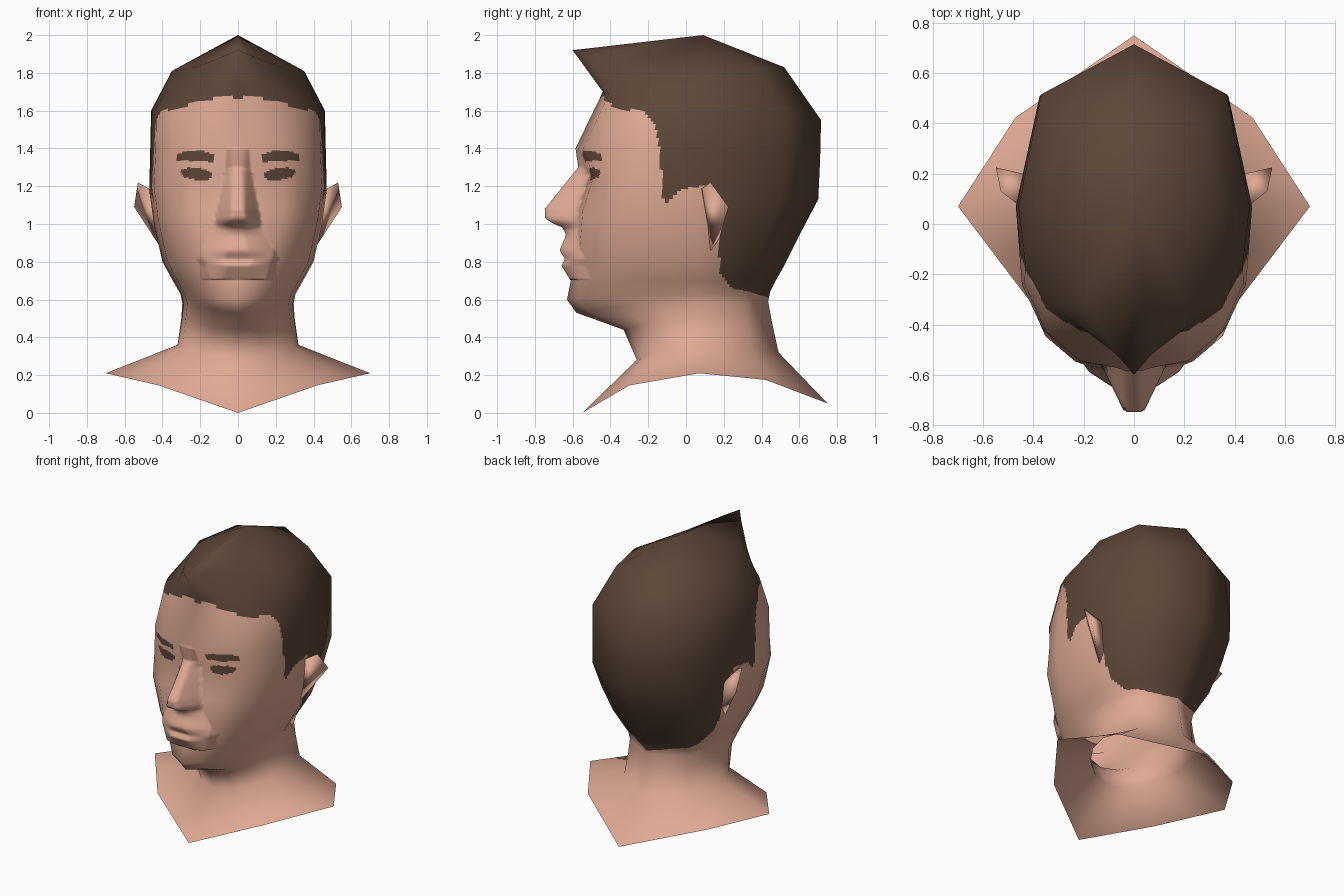
import bpy, bmesh, math
from mathutils import Vector

if "Cube" in bpy.data.objects:
    bpy.data.objects.remove(bpy.data.objects["Cube"])


def material(name, rgb):
    m = bpy.data.materials.new(name)
    m.diffuse_color = (*rgb, 1)
    m.use_nodes = True
    m.node_tree.nodes["Principled BSDF"].inputs["Base Color"].default_value = m.diffuse_color
    return m


SKIN = material("skin", (0.74, 0.40, 0.295))
HAIR = material("dark brown hair", (0.11, 0.061, 0.04))


def add_object(name, bm, mats):
    mesh = bpy.data.meshes.new(name)
    bm.to_mesh(mesh)
    bm.free()
    for m in mats:
        mesh.materials.append(m)
    for p in mesh.polygons:
        p.use_smooth = True
    ob = bpy.data.objects.new(name, mesh)
    bpy.context.collection.objects.link(ob)
    return ob


def interpolate(table, t):
    """Piecewise linear lookup; rows are (key, value, ...)."""
    if t <= table[0][0]:
        return table[0][1:]
    for a, b in zip(table, table[1:]):
        if t <= b[0]:
            k = (t - a[0]) / (b[0] - a[0])
            return [p + (q - p) * k for p, q in zip(a[1:], b[1:])]
    return table[-1][1:]


# Rings from crown to collar:
# z front, z side, z back, y front, y back, half width, front and back squareness
RINGS = [
    (1.92, 1.81, 1.83, -0.60, 0.52, 0.35, 1.2, 2.4),   # crown with front tuft
    (1.70, 1.60, 1.55, -0.44, 0.715, 0.46, 2.5, 2.4),  # hairline
    (1.40, 1.38, 1.34, -0.585, 0.71, 0.465, 2.5, 2.4),  # brow
    (1.26, 1.18, 1.13, -0.52, 0.70, 0.47, 3.0, 2.4),   # eyes
    (1.08, 1.00, 0.95, -0.58, 0.605, 0.445, 3.0, 2.4),  # cheekbones
    (0.82, 0.80, 0.78, -0.61, 0.52, 0.40, 2.4, 2.2),   # mouth
    (0.70, 0.70, 0.70, -0.61, 0.475, 0.345, 2.2, 2.1),  # below the lips
    (0.60, 0.63, 0.64, -0.63, 0.445, 0.305, 1.9, 2.0),  # chin
    (0.53, 0.58, 0.59, -0.58, 0.435, 0.295, 1.7, 2.0),  # jaw edge
    (0.44, 0.50, 0.48, -0.33, 0.455, 0.30, 2.0, 2.0),  # under the jaw
    (0.28, 0.36, 0.32, -0.26, 0.49, 0.32, 2.0, 2.0),   # throat
    (0.00, 0.21, 0.05, -0.55, 0.75, 0.70, 1.35, 1.35),  # open collar
]
HALF = [0, 22.5, 45, 67.5, 90, 130, 180]
ANGLES = HALF + [-a for a in HALF[-2:0:-1]]
MID_Y = 0.07


def ring_point(ring, angle):
    zf, zs, zb, yf, yb, w, nf, nb = ring
    s, c = math.sin(math.radians(angle)), math.cos(math.radians(angle))
    n, z, y = (nf, zf, yf) if c > 0 else (nb, zb, yb)
    s = 0 if abs(s) < 1e-6 else s
    x = math.copysign(w * abs(s) ** (2 / n), s)
    t = abs(c) ** (2 / n) if abs(c) > 1e-6 else 0
    return Vector((x, MID_Y + (y - MID_Y) * t, zs + (z - zs) * t ** 2.3))


# Lower edge of the hair as seen from the side: y, z
HAIRLINE = [(-0.44, 1.67), (-0.37, 1.61), (-0.23, 1.60), (-0.16, 1.52),
            (-0.14, 1.38), (-0.12, 1.14), (-0.10, 1.11), (-0.03, 1.18),
            (0.13, 1.21), (0.17, 0.95), (0.18, 0.74), (0.24, 0.66),
            (0.34, 0.64), (0.44, 0.61)]

# Nose and lip profile: z, y on the centre line, half width of ridge, half width of foot
FEATURES = [(0.70, -0.61, 0.08, 0.20), (0.78, -0.66, 0.06, 0.20), (0.815, -0.64, 0.08, 0.22),
            (0.86, -0.67, 0.05, 0.20), (0.94, -0.635, 0.03, 0.15), (0.98, -0.65, 0.03, 0.12),
            (1.005, -0.71, 0.045, 0.125), (1.03, -0.745, 0.04, 0.125),
            (1.08, -0.748, 0.03, 0.115), (1.30, -0.57, 0.025, 0.07), (1.40, -0.585, 0.03, 0.06)]


def is_hair(p):
    if p.z > interpolate(HAIRLINE, p.y)[0]:
        return True
    x = abs(p.x)
    eye = ((x - 0.22) / 0.085) ** 2 + ((p.z - 1.265 - 0.1 * (x - 0.22)) / 0.033) ** 2 < 1
    brow_z = 1.362 - 1.5 * (x - 0.23) ** 2
    brow = 0.13 < x < 0.325 and abs(p.z - brow_z) < 0.03 - 0.1 * abs(x - 0.22)
    return p.y < -0.3 and (eye or brow)


# Head, neck and collar
bm = bmesh.new()
rings = [[ring_point(r, a) for a in ANGLES] for r in RINGS]
count = len(ANGLES)
for i in (1, 3, count - 1, count - 3):   # straight collar edges
    rings[-1][i] = (rings[-1][i - 1] + rings[-1][(i + 1) % count]) / 2
loops = [[bm.verts.new(p) for p in ring] for ring in rings]
apex = bm.verts.new((0, 0.09, 2.0))
for i in range(count):
    j = (i + 1) % count
    bm.faces.new((apex, loops[0][i], loops[0][j]))
    for up, low in zip(loops, loops[1:]):
        bm.faces.new((up[i], low[i], low[j], up[j]))
bmesh.ops.recalc_face_normals(bm, faces=bm.faces)
bm.normal_update()

# Fine flat subdivision for the hair edge, keeping the soft coarse shading
soft = bm.verts.layers.float_vector.new("soft")
for v in bm.verts:
    v[soft] = v.normal
bmesh.ops.subdivide_edges(bm, edges=bm.edges[:], cuts=15, use_grid_fill=True)

# Pull the nose and lips out of the face
moved = []
for v in bm.verts:
    if v.co.y < -0.35 and 0.70 < v.co.z < 1.40:
        y, ridge, foot = interpolate(FEATURES, v.co.z)
        k = min(1, (foot - abs(v.co.x)) / (foot - ridge))
        if k > 0:
            v.co.y += (y - v.co.y) * k
            moved.append(v)
bm.normal_update()
for v in moved:
    v[soft] = v.normal

for f in bm.faces:
    f.material_index = int(is_hair(f.calc_center_median()))
normals = [v[soft].normalized() for v in bm.verts]
bm.verts.layers.float_vector.remove(soft)
head = add_object("head_and_neck", bm, [SKIN, HAIR])
head.data.normals_split_custom_set_from_vertices(normals)

# Ears
EAR = [(0.44, 0.06, 1.17), (0.53, 0.13, 1.22), (0.55, 0.225, 1.09),
       (0.40, 0.13, 0.86), (0.38, 0.17, 0.90), (0.44, 0.20, 1.12)]
for name, side in (("right_ear", 1), ("left_ear", -1)):
    bm = bmesh.new()
    for x, y, z in EAR:
        bm.verts.new((x * side, y, z))
    bmesh.ops.convex_hull(bm, input=bm.verts[:])
    bmesh.ops.recalc_face_normals(bm, faces=bm.faces)
    add_object(name, bm, [SKIN])
